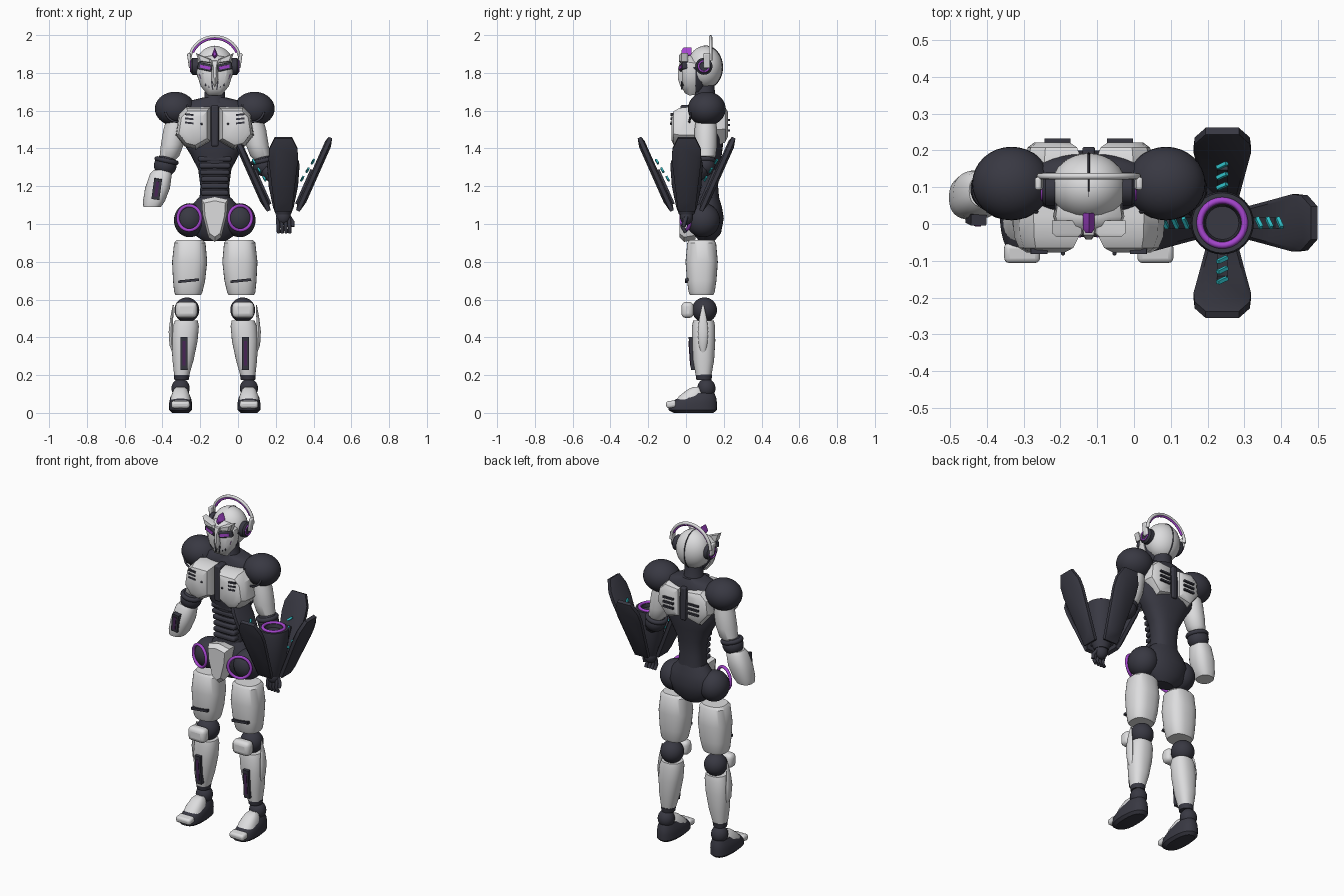
import bpy, bmesh
from math import sin, cos, pi, radians, copysign
from mathutils import Matrix, Vector, Euler

if "Cube" in bpy.data.objects:
    bpy.data.objects.remove(bpy.data.objects["Cube"])
CX = -0.123                       # centre line of the body
SIDES = ((-1, "right"), (1, "left"))


def material(name, rgb):
    m = bpy.data.materials.new(name)
    m.use_nodes = True
    m.diffuse_color = (*rgb, 1)
    m.node_tree.nodes["Principled BSDF"].inputs["Base Color"].default_value = (*rgb, 1)
    return m


WHITE = material("shell white", (0.72, 0.72, 0.73))
DARK = material("charcoal", (0.04, 0.04, 0.055))
PURPLE = material("bright purple", (0.38, 0.06, 0.62))
DEEP = material("deep purple", (0.07, 0.02, 0.1))
CYAN = material("cyan", (0.03, 0.55, 0.6))


def finish(name, bm, mat, matrix=None):
    if matrix:
        bm.transform(matrix)
    bmesh.ops.recalc_face_normals(bm, faces=bm.faces)
    me = bpy.data.meshes.new(name)
    bm.to_mesh(me)
    bm.free()
    me.materials.append(mat)
    ob = bpy.data.objects.new(name, me)
    bpy.context.collection.objects.link(ob)
    return ob


def place(pos, rot=(0, 0, 0)):
    return Matrix.Translation(pos) @ Euler([radians(a) for a in rot]).to_matrix().to_4x4()


def skin(name, rings, mat, matrix=None):
    bm = bmesh.new()
    loops = [[bm.verts.new(p) for p in ring] for ring in rings]
    for a, b in zip(loops, loops[1:]):
        for i in range(len(a)):
            j = (i + 1) % len(a)
            bm.faces.new((a[i], a[j], b[j], b[i]))
    bm.faces.new(loops[0])
    bm.faces.new(loops[-1])
    return finish(name, bm, mat, matrix)


def loft(name, sections, mat, power=2, n=32, matrix=None):
    """Stack of level rings given as x, y, z, x radius, y radius."""
    def bend(v):
        return copysign(abs(v) ** (2 / power), v)
    rings = [[(x + rx * bend(cos(2 * pi * i / n)), y + ry * bend(sin(2 * pi * i / n)), z)
              for i in range(n)] for x, y, z, rx, ry in sections]
    return skin(name, rings, mat, matrix)


def plate(name, outline, levels, mat, matrix=None):
    """Outline in x and z, layered along y with a scale for each layer."""
    cx = sum(p[0] for p in outline) / len(outline)
    cz = sum(p[1] for p in outline) / len(outline)
    rings = [[(cx + (x - cx) * k, y, cz + (z - cz) * k) for x, z in outline] for y, k in levels]
    return skin(name, rings, mat, matrix)


def ball(name, pos, radii, mat):
    bm = bmesh.new()
    bmesh.ops.create_uvsphere(bm, u_segments=32, v_segments=18, radius=1)
    return finish(name, bm, mat, Matrix.Translation(pos) @ Matrix.Diagonal((*radii, 1)))


def box(name, pos, size, mat, rot=(0, 0, 0), bevel=0.0):
    bm = bmesh.new()
    bmesh.ops.create_cube(bm, size=1)
    ob = finish(name, bm, mat, place(pos, rot) @ Matrix.Diagonal((*size, 1)))
    if bevel:
        mod = ob.modifiers.new("bevel", "BEVEL")
        mod.width, mod.segments = bevel, 3
    return ob


def tube(name, pts, r, mat, closed=False):
    cu = bpy.data.curves.new(name, "CURVE")
    cu.dimensions, cu.bevel_depth, cu.bevel_resolution = "3D", r, 3
    cu.use_fill_caps = True
    sp = cu.splines.new("POLY")
    sp.points.add(len(pts) - 1)
    for p, co in zip(sp.points, pts):
        p.co = (*co, 1)
    sp.use_cyclic_u = closed
    cu.materials.append(mat)
    ob = bpy.data.objects.new(name, cu)
    bpy.context.collection.objects.link(ob)


def ring(name, pos, radius, r, mat, rot=(0, 0, 0)):
    m = place(pos, rot)
    tube(name, [m @ Vector((radius * cos(a * pi / 20), radius * sin(a * pi / 20), 0))
                for a in range(40)], r, mat, True)


# Torso, waist bands and pelvis
loft("torso", [(CX, .11, z, rx, ry) for z, rx, ry in (
    (1.08, .085, .07), (1.2, .076, .06), (1.29, .088, .065), (1.37, .13, .08), (1.45, .18, .09),
    (1.55, .19, .09), (1.62, .17, .08), (1.65, .14, .07), (1.67, .06, .06))], DARK, 2.4)
for i in range(6):
    w = .145 + .01 * max(0, i - 2)
    box(f"waist_band_{i}", (CX, .065, 1.165 + .036 * i), (w, .06, .028), DARK, bevel=.01)
loft("pelvis", [(CX, .11, z, rx, ry) for z, rx, ry in (
    (.91, .06, .04), (.95, .12, .075), (1.03, .16, .09), (1.09, .13, .08), (1.14, .085, .065))], DARK)
plate("groin_guard", [(CX + x, z) for x, z in ((-.07, 1.13), (0, 1.145), (.07, 1.13), (.065, 1.05),
      (.035, .93), (0, .905), (-.035, .93), (-.065, 1.05))], [(.05, .9), (-.01, 1), (-.035, .8)], WHITE)
box("breastbone", (CX, .01, 1.52), (.04, .08, .22), DARK, bevel=.01)
box("spine_strip", (CX, .19, 1.53), (.035, .04, .2), DARK, bevel=.008)
loft("neck", [(CX, .1, z, r, r) for z, r in ((1.64, .07), (1.67, .055), (1.74, .05))], DARK)

# Head, mask and headband
ball("head", (CX, .1, 1.83), (.103, .093, .113), WHITE)
ball("head_stripe", (CX, .105, 1.83), (.011, .091, .115), DARK)
loft("jaw", [(CX, .06, z, rx, ry) for z, rx, ry in (
    (1.7, .04, .04), (1.75, .075, .065), (1.83, .095, .08))], DARK)
MASK = ((0, 1.895), (.05, 1.885), (.09, 1.855), (.097, 1.8), (.075, 1.73), (.035, 1.68))
plate("mask", [(CX + x, z) for x, z in MASK] + [(CX - x, z) for x, z in MASK[:0:-1]],
      [(.05, .95), (.02, 1), (-.005, .9), (-.022, .65)], WHITE)
plate("nose_ridge", [(CX - .016, 1.87), (CX + .016, 1.87), (CX + .02, 1.76), (CX, 1.72), (CX - .02, 1.76)],
      [(0, 1), (-.03, .9), (-.042, .4)], WHITE)
plate("forehead_gem", [(CX - .016, 1.895), (CX, 1.935), (CX + .016, 1.895), (CX, 1.875)],
      [(.03, 1), (-.012, 1), (-.025, .5)], PURPLE)
for s, side in SIDES:
    box(f"{side}_eye_socket", (CX + s * .05, -.012, 1.832), (.08, .03, .038), DARK, (0, -s * 12, s * 14), .006)
    box(f"{side}_eye", (CX + s * .05, -.026, 1.83), (.058, .008, .016), PURPLE, (0, -s * 12, s * 14))
    plate(f"{side}_brow", [(CX + s * x, z) for x, z in ((.014, 1.85), (.02, 1.872), (.1, 1.905), (.085, 1.86))],
          [(.01, 1), (-.025, 1), (-.036, .7)], WHITE)
    for i in range(3):
        box(f"{side}_mouth_slot_{i}", (CX + s * (.014 + .018 * i), -.021 + .004 * i, 1.735 + .009 * i),
            (.007, .009, .045), DARK, (0, s * 8, 0))
    box(f"{side}_cheek_light", (CX + s * .072, -.002, 1.775), (.008, .012, .045), PURPLE, (0, s * 20, 0))
    loft(f"{side}_ear_disc", [(0, 0, z, r, r) for z, r in ((0, .045), (.025, .045), (.034, .035))],
         DARK, matrix=place((CX + s * .092, .095, 1.835), (0, s * 90, 0)))
    ring(f"{side}_ear_light", (CX + s * .126, .095, 1.835), .028, .005, PURPLE, (0, 90, 0))
    box(f"{side}_ear_clip", (CX + s * .133, .11, 1.865), (.018, .035, .08), WHITE, (0, s * 8, 0), .007)
ARC = [i * pi / 24 for i in range(25)]
tube("headband", [(CX + .133 * cos(a), .13, 1.865 + .126 * sin(a)) for a in ARC], .009, WHITE)
tube("headband_light", [(CX + .125 * cos(a), .128, 1.863 + .119 * sin(a)) for a in ARC[3:-3]], .007, PURPLE)

CHEST = ((.022, 1.62), (.15, 1.62), (.19, 1.58), (.207, 1.47), (.16, 1.41), (.1, 1.395), (.022, 1.44))
BACK = ((.022, 1.62), (.12, 1.63), (.165, 1.59), (.175, 1.5), (.11, 1.42), (.022, 1.44))
for s, side in SIDES:
    # Chest and back shells with their vents
    plate(f"{side}_chest_shell", [(CX + s * x, z) for x, z in CHEST],
          [(.1, .95), (.02, 1), (-.035, .95), (-.065, .8), (-.078, .55)], WHITE)
    plate(f"{side}_back_shell", [(CX + s * x, z) for x, z in BACK],
          [(.13, 1), (.18, 1), (.208, .88), (.222, .62)], WHITE)
    for i in range(3):
        box(f"{side}_chest_vent_{i}", (CX + s * .135, -.074, 1.535 + .022 * i), (.046, .014, .01), DARK, (0, -s * 6, 0))
        box(f"{side}_back_vent_{i}", (CX + s * .085, .226, 1.495 + .028 * i), (.07, .014, .011), DARK)
    for x, z in ((.07, 1.53), (.17, 1.46)):
        ball(f"{side}_chest_rivet", (CX + s * x, -.06 if x > .1 else -.078, z), (.006, .008, .006), DARK)

    # Shoulder, upper arm and elbow
    ball(f"{side}_shoulder", (CX + s * .21, .11, 1.61), (.107, .1, .09), DARK)
    ring(f"{side}_shoulder_seam", (CX + s * .2, .03, 1.6), .06, .006, DARK, (78, 0, 0))
    loft(f"{side}_upper_arm", [(CX + s * x, .105, z, r, r) for x, z, r in (
        (.2, 1.57, .05), (.212, 1.5, .06), (.225, 1.42, .06), (.24, 1.36, .052), (.244, 1.34, .035))], WHITE)
    ball(f"{side}_elbow", (CX + s * .262, .095, 1.31), (.06, .06, .058), DARK)
    ring(f"{side}_elbow_cuff", (CX + s * .255, .095, 1.335), .052, .013, DARK, (0, -s * 12, 0))

    # Hip joint with light ring
    ball(f"{side}_hip_ball", (CX + s * .133, .09, 1.02), (.083, .09, .09), DARK)
    ring(f"{side}_hip_light", (CX + s * .135, -.002, 1.032), .065, .009, PURPLE, (90, 0, s * 22))

    # Thigh, knee and shin
    loft(f"{side}_thigh", [(CX + s * x, .083, z, r, r * .92) for x, z, r in (
        (.132, .915, .07), (.132, .9, .083), (.133, .8, .093), (.136, .7, .085), (.14, .64, .075),
        (.14, .625, .068))], WHITE, 2.5)
    box(f"{side}_thigh_slot", (CX + s * .138, .004, .7), (.11, .02, .014), DARK, (0, -6, 0))
    ball(f"{side}_knee", (CX + s * .148, .098, .545), (.066, .066, .066), DARK)
    box(f"{side}_knee_pad", (CX + s * .15, .008, .545), (.115, .065, .085), WHITE, bevel=.024)
    loft(f"{side}_shin", [(CX + s * x, .093, z, rx, ry) for x, z, rx, ry in (
        (.15, .49, .06, .055), (.153, .46, .069, .061), (.16, .38, .069, .062), (.168, .28, .056, .056),
        (.175, .2, .04, .042))], WHITE, 2.3)
    box(f"{side}_shin_panel", (CX + s * .163, .035, .315), (.037, .03, .175), DARK, (4, 0, 0))
    box(f"{side}_shin_light", (CX + s * .163, .02, .315), (.016, .006, .13), DEEP, (4, 0, 0))
    loft(f"{side}_calf_fin", [(CX + s * x, .09, z, rx, ry) for x, z, rx, ry in (
        (.215, .3, .004, .006), (.228, .36, .012, .022), (.232, .43, .012, .028), (.228, .5, .008, .02),
        (.22, .57, .003, .005))], WHITE, n=16)

    # Ankle and foot
    fx = CX + s * .181
    loft(f"{side}_ankle_cuff", [(CX + s * .176, .095, .175, .038, .04), (CX + s * .175, .095, .203, .042, .044)], DARK)
    ball(f"{side}_ankle", (fx, .108, .13), (.048, .048, .052), DARK)
    loft(f"{side}_shoe", [(fx, y, z, rx, ry) for y, z, rx, ry in (
        (.04, 0, .045, .105), (.035, .015, .06, .128), (.037, .05, .061, .127), (.06, .08, .055, .1),
        (.085, .105, .042, .065))], DARK, 2.4)
    loft(f"{side}_instep", [(fx, y, z, rx, ry) for y, z, rx, ry in (
        (.02, .06, .055, .08), (.03, .09, .05, .065), (.05, .125, .036, .04), (.06, .138, .022, .02))], WHITE, 2.4)
    box(f"{side}_toe_cap", (fx, -.078, .045), (.098, .055, .038), WHITE, (8, 0, 0), .014)

# Right forearm with its panel
loft("right_forearm", [(CX - x, y, z, rx, ry) for x, y, z, rx, ry in (
    (.28, .09, 1.285, .045, .045), (.285, .088, 1.265, .058, .058), (.303, .08, 1.19, .066, .066),
    (.322, .072, 1.12, .058, .06), (.332, .07, 1.09, .046, .05))], WHITE, 2.4)
box("right_forearm_panel", (CX - .307, .015, 1.185), (.042, .03, .11), DARK, (4, 8, 0))
box("right_forearm_light", (CX - .307, 0, 1.185), (.016, .007, .08), DEEP, (4, 8, 0))

# Left weapon arm: hub, glowing ring and gripping hand
GX, GY = .24, .003
loft("weapon_hub", [(GX, GY, z, r, r) for z, r in (
    (1.05, .04), (1.09, .055), (1.2, .078), (1.31, .086), (1.335, .082), (1.335, .05), (1.315, .045))], DARK)
ring("weapon_ring", (GX, GY, 1.338), .061, .009, PURPLE)
tube("left_forearm_link", [(CX + .262, .095, 1.3), (GX, GY, 1.22)], .045, DARK)
ball("left_palm", (GX, GY, 1.04), (.038, .035, .045), DARK)
for i in range(4):
    x = GX - .03 + .02 * i
    tube(f"left_finger_{i}", [(x, GY - .01, 1.03), (x + .003, GY - .022, .985), (x + .005, GY - .005, .955)], .01, DARK)
tube("left_thumb", [(GX + .03, GY, 1.04), (GX + .05, GY - .01, 1.01), (GX + .048, GY - .015, .985)], .01, DARK)

# Four flared blades with energy darts on their inner faces
EDGE = ((.045, 0), (.058, .12), (.078, .3), (.075, .36), (.045, .425))
OUTLINE = list(EDGE) + [(-x, z) for x, z in reversed(EDGE)]
for i, side in enumerate(("front", "outer", "rear", "inner")):
    turn = place((GX, GY, 0), (0, 0, 90 * i))
    lean = turn @ place((0, -.075, 1.07), (24, 0, 0))
    plate(f"{side}_blade", OUTLINE, [(.016, .85), (.008, 1), (-.012, 1), (-.024, .75)], DARK, lean)
    box(f"{side}_blade_rib", (0, 0, 0), (.03, .03, .2), DARK).data.transform(lean @ place((0, .012, .13)))
    for k in range(3):
        dart = box(f"{side}_dart_{k}", (0, 0, 0), (.034, .01, .012), CYAN)
        dart.data.transform(turn @ place((0, -.1 - .028 * k, 1.24 + .045 * k), (24, 35, 25)))

bpy.ops.object.select_all(action="DESELECT")
for ob in bpy.context.scene.objects:
    if ob.type == "MESH":
        ob.select_set(True)
        bpy.context.view_layer.objects.active = ob
bpy.ops.object.shade_smooth_by_angle(angle=radians(35))
